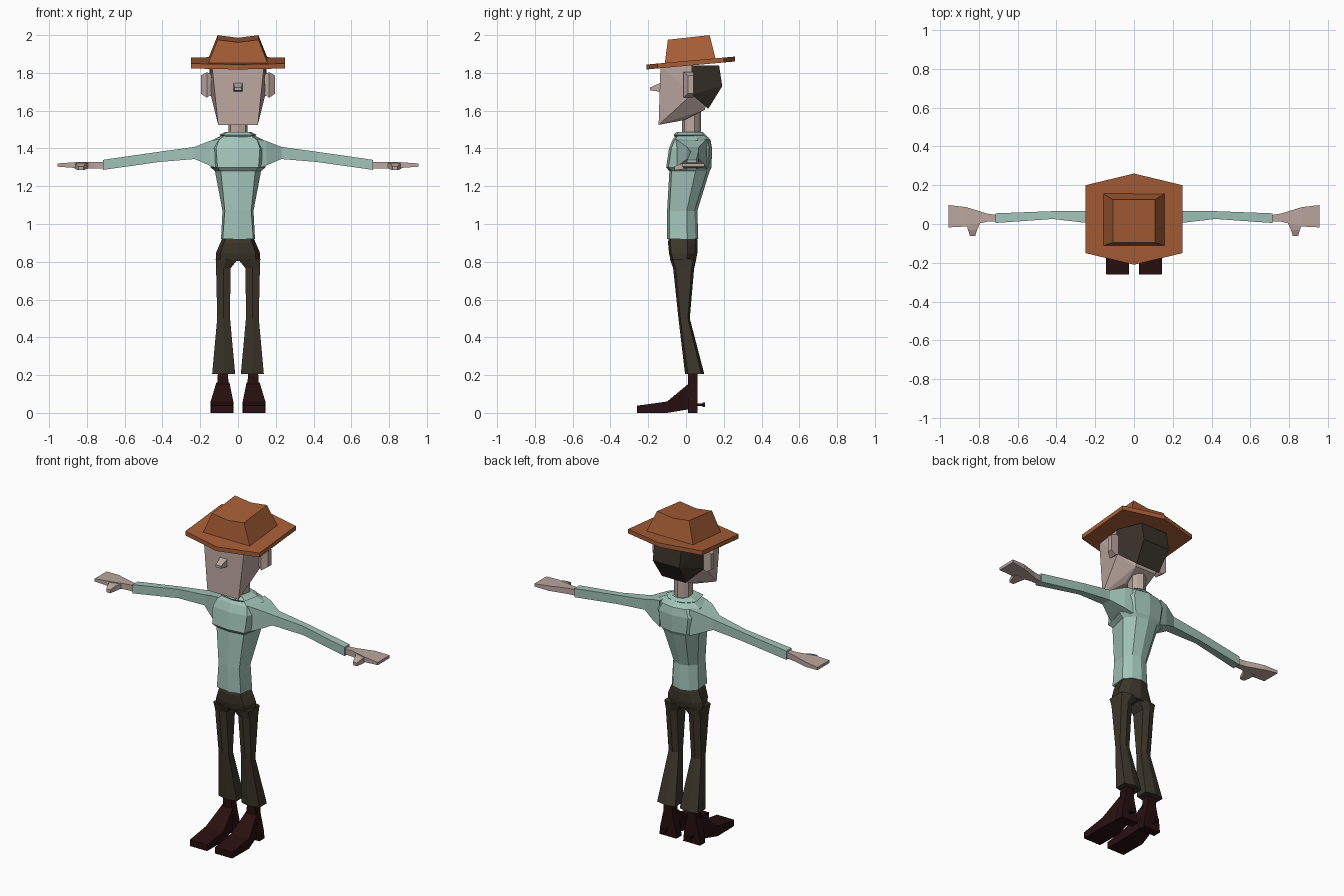
import bpy
import bmesh

cube = bpy.data.objects.get("Cube")
if cube:
    bpy.data.objects.remove(cube, do_unlink=True)


def material(name, red, green, blue):
    result = bpy.data.materials.new(name)
    result.use_nodes = True
    color = (red, green, blue, 1)
    result.diffuse_color = color
    result.node_tree.nodes["Principled BSDF"].inputs["Base Color"].default_value = color
    return result


skin = material("skin", red=.5, green=.385, blue=.35)
shirt = material("shirt_green", red=.36, green=.55, blue=.48)
felt = material("hat_brown", red=.38, green=.11, blue=.036)
cloth = material("trouser_brown", red=.046, green=.037, blue=.024)
hair_brown = material("hair_brown", red=.04, green=.031, blue=.021)
leather = material("boot_leather", red=.021, green=.005, blue=.005)


def finish(name, bm, mat):
    bmesh.ops.recalc_face_normals(bm, faces=bm.faces)
    mesh = bpy.data.meshes.new(name)
    bm.to_mesh(mesh)
    bm.free()
    mesh.materials.append(mat)
    bpy.context.collection.objects.link(bpy.data.objects.new(name, mesh))


def loft(name, mat, *rings, side=1):
    """Skin equal-length rings and cap both ends; side=-1 mirrors the part."""
    bm = bmesh.new()
    loops = [[bm.verts.new((side * x, y, z)) for x, y, z in ring] for ring in rings]
    for lower, upper in zip(loops, loops[1:]):
        for i in range(len(lower)):
            bm.faces.new((lower[i - 1], lower[i], upper[i], upper[i - 1]))
    bm.faces.new(loops[0])
    bm.faces.new(loops[-1])
    finish(name, bm, mat)


def hull(name, mat, *corners):
    """Symmetrical faceted solid wrapped around pairs of corners."""
    bm = bmesh.new()
    for x, y, z in corners:
        for side in (-1, 1):
            bm.verts.new((side * x, y, z))
    bmesh.ops.convex_hull(bm, input=bm.verts)
    bmesh.ops.dissolve_limit(bm, angle_limit=.02, verts=bm.verts, edges=bm.edges)
    finish(name, bm, mat)


def body_ring(height, width, front, back, chest=.8, spine=.6):
    """Eight-sided level section with a ridge down the front and back."""
    widest = front * .35 + back * .65
    half = [(0, front), (width * chest, front + .012), (width, widest),
            (width * spine, back - .015), (0, back)]
    other = [(-x, y) for x, y in half[-2:0:-1]]
    return [(x, y, height) for x, y in half + other]


def ridge_ring(height, width, front, back, x=0, point=0, tilt=0, crease=0):
    """Box section whose front and back middles push out and dip down."""
    ring = []
    for y, sign, order in ((front, -1, (-1, 0, 1)), (back, 1, (1, 0, -1))):
        for step in order:
            middle = step == 0
            depth = y + sign * point * middle
            ring.append((x + step * width, depth, height + tilt * depth - crease * middle))
    return ring


def corners(width, height):
    return [(a * width / 2, b * height / 2) for a, b in ((-1, -1), (1, -1), (1, 1), (-1, 1))]


def across(x, y, z, depth, height):
    """Rectangular section facing sideways."""
    return [(x, y + a, z + b) for a, b in corners(depth, height)]


def along(x, y, z, width, height):
    """Rectangular section facing forwards."""
    return [(x + a, y, z + b) for a, b in corners(width, height)]


# Shirt body, with the chest overhanging the belly
loft("shirt_body", shirt,
     body_ring(height=.92, width=.09, front=-.1, back=.065, chest=.9),
     body_ring(height=1.07, width=.082, front=-.1, back=.06, chest=.85),
     body_ring(height=1.28, width=.122, front=-.088, back=.125, chest=.75),
     body_ring(height=1.3, width=.145, front=-.105, back=.135, chest=.75),
     body_ring(height=1.4, width=.165, front=-.09, back=.138, chest=.7),
     body_ring(height=1.445, width=.135, front=-.072, back=.13, chest=.75),
     body_ring(height=1.475, width=.075, front=-.05, back=.1))

# Collar and neck
loft("collar", shirt,
     body_ring(height=1.455, width=.07, front=-.055, back=.1),
     body_ring(height=1.472, width=.1, front=-.066, back=.105),
     body_ring(height=1.487, width=.07, front=-.05, back=.09))
loft("neck", skin, *[body_ring(height, width=.05, front=-.02, back=.08)
                     for height in (1.45, 1.62)])

# Head, hair and nose
crown, ear_line, jaw = 1.84, .03, 1.685
hull("head", skin,
     (.138, -.135, crown), (.145, ear_line, crown), (.09, .15, crown),
     (.145, ear_line, jaw), (.07, .1, 1.605), (.055, -.01, 1.55), (.105, -.145, 1.525))
hull("hair", hair_brown,
     (.15, ear_line, crown), (.15, ear_line, jaw),
     (.08, .118, 1.61), (.09, .192, 1.73), (.09, .175, crown))
loft("nose", skin,
     along(x=0, y=-.13, z=1.725, width=.05, height=.05),
     along(x=0, y=-.19, z=1.715, width=.036, height=.015))

# Hat: tilted six-sided brim and a tapered crown with a creased top
loft("hat_brim", felt, *[
    ridge_ring(height, width=.25, front=-.15, back=.2, point=.06, tilt=.09)
    for height in (1.837, 1.863)])
loft("hat_crown", felt,
     ridge_ring(height=1.855, width=.16, front=-.113, back=.158, tilt=.09),
     ridge_ring(height=1.986, width=.108, front=-.096, back=.125, tilt=.11, crease=.014))

# Trouser seat
loft("trouser_seat", cloth,
     body_ring(height=.93, width=.08, front=-.092, back=.058),
     body_ring(height=.9, width=.094, front=-.095, back=.062),
     body_ring(height=.845, width=.117, front=-.09, back=.06),
     body_ring(height=.805, width=.117, front=-.08, back=.052))

for label, side in (("left", 1), ("right", -1)):
    # Ear
    loft(label + "_ear", skin,
         across(x=.135, y=.02, z=1.74, depth=.04, height=.1),
         across(x=.165, y=.014, z=1.736, depth=.052, height=.135),
         across(x=.197, y=.025, z=1.738, depth=.03, height=.095), side=side)

    # Sleeve
    loft(label + "_sleeve", shirt,
         across(x=.1, y=.028, z=1.37, depth=.165, height=.16),
         across(x=.15, y=.03, z=1.375, depth=.14, height=.13),
         across(x=.23, y=.036, z=1.376, depth=.064, height=.064),
         across(x=.42, y=.046, z=1.355, depth=.04, height=.054),
         across(x=.715, y=.03, z=1.313, depth=.05, height=.053), side=side)

    # Hand and thumb
    loft(label + "_hand", skin,
         across(x=.7, y=.03, z=1.311, depth=.03, height=.037),
         across(x=.76, y=.033, z=1.311, depth=.043, height=.035),
         across(x=.865, y=.037, z=1.312, depth=.1, height=.03),
         across(x=.955, y=.04, z=1.312, depth=.115, height=.017), side=side)
    loft(label + "_thumb", skin,
         along(x=.828, y=.01, z=1.31, width=.075, height=.03),
         along(x=.832, y=-.03, z=1.303, width=.047, height=.03),
         along(x=.832, y=-.062, z=1.295, width=.027, height=.02), side=side)

    # Flared trouser leg
    loft(label + "_trouser_leg", cloth,
         ridge_ring(height=.815, x=.059, width=.059, front=-.07, back=.04, point=.015),
         ridge_ring(height=.765, x=.078, width=.038, front=-.055, back=.03, point=.013),
         ridge_ring(height=.5, x=.076, width=.034, front=-.03, back=.01, point=.01),
         ridge_ring(height=.205, x=.076, width=.061, front=.01, back=.082, point=.015),
         side=side)

    # Boot: shaft with heel, long flat foot and spur
    loft(label + "_boot_shaft", leather, *[
        ridge_ring(height, width, x=.08, front=.01, back=.06)
        for height, width in ((.24, .025), (.15, .03), (.05, .052), (0, .057))], side=side)
    loft(label + "_boot_foot", leather,
         along(x=.085, y=-.26, z=.019, width=.116, height=.038),
         along(x=.085, y=-.1, z=.03, width=.12, height=.06),
         along(x=.08, y=.02, z=.09, width=.07, height=.14), side=side)
    loft(label + "_spur", leather, *[
        along(x=.085, y=y, z=.043, width=size, height=size)
        for y, size in ((.05, .013), (.086, .013), (.087, .025), (.1, .025))], side=side)
